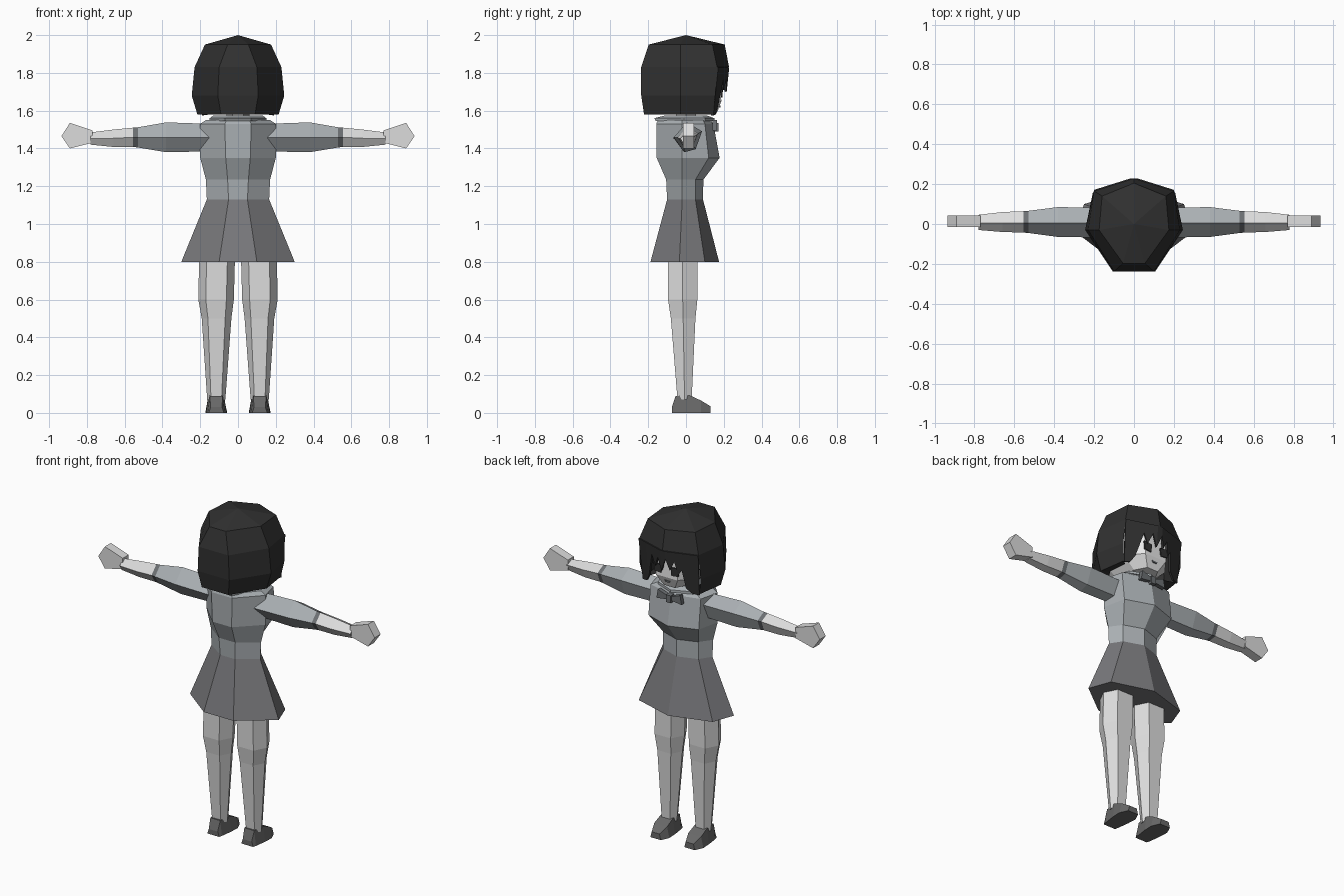
import bpy, bmesh, math

if "Cube" in bpy.data.objects:
    bpy.data.objects.remove(bpy.data.objects["Cube"])


def mat(name, c):
    m = bpy.data.materials.new(name)
    m.diffuse_color = (c[0], c[1], c[2], 1)
    m.use_nodes = True
    m.node_tree.nodes["Principled BSDF"].inputs["Base Color"].default_value = m.diffuse_color
    return m


HAIR = mat("hair_black", (0.03, 0.03, 0.03))
SKIN = mat("skin_light", (0.72, 0.72, 0.72))
SHIRT = mat("shirt_grey", (0.40, 0.43, 0.45))
SKIRT = mat("skirt_grey", (0.19, 0.19, 0.20))
SHOE = mat("shoe_grey", (0.14, 0.14, 0.14))
TRIM = mat("trim_grey", (0.15, 0.16, 0.17))
FACE = mat("face_pale", (0.80, 0.80, 0.80))


def finish(name, bm, m):
    bmesh.ops.recalc_face_normals(bm, faces=bm.faces)
    me = bpy.data.meshes.new(name)
    bm.to_mesh(me)
    bm.free()
    me.materials.append(m)
    ob = bpy.data.objects.new(name, me)
    bpy.context.collection.objects.link(ob)
    return ob


def loft(name, rings, m, caps=(True, True), tip=None, skip=None):
    """Skin a list of point rings; optional apex above the first ring."""
    bm = bmesh.new()
    vs = [[bm.verts.new(p) for p in r] for r in rings]
    n = len(vs[0])
    for k in range(len(vs) - 1):
        for i in range(n):
            if skip and skip(k, i):
                continue
            j = (i + 1) % n
            bm.faces.new((vs[k][i], vs[k][j], vs[k + 1][j], vs[k + 1][i]))
    if tip:
        t = bm.verts.new(tip)
        for i in range(n):
            bm.faces.new((t, vs[0][i], vs[0][(i + 1) % n]))
    elif caps[0]:
        bm.faces.new(vs[0])
    if caps[1]:
        bm.faces.new(vs[-1])
    return finish(name, bm, m)


def hept(z, bx, by, sx, sy, fx, fy, f):
    """Seven-sided ring: flat back edge, two side corners, front point."""
    return [(-bx, by, z), (bx, by, z), (sx, sy, z), (fx, fy, z),
            (0, f, z), (-fx, fy, z), (-sx, sy, z)]


def prism(name, profile, axis, a, b, m):
    """Extrude a 2D profile along x (y,z profile) or y (x,z profile)."""
    def put(p, t):
        return (t, p[0], p[1]) if axis == "x" else (p[0], t, p[1])
    return loft(name, [[put(p, a) for p in profile], [put(p, b) for p in profile]], m)


# torso, waist and skirt
chest = [hept(1.55, .06, -.15, .17, -.02, .13, .09, .13),
         hept(1.53, .07, -.157, .20, -.02, .17, .10, .145),
         hept(1.35, .065, -.155, .20, -.02, .17, .12, .178),
         hept(1.235, .055, -.105, .17, -.02, .12, .05, .092),
         hept(1.13, .05, -.10, .165, -.02, .12, .05, .09)]
loft("torso", chest, SHIRT)
loft("skirt", [chest[-1], hept(.80, .10, -.188, .30, -.035, .25, .10, .175)], SKIRT)

# neck and collar
loft("neck", [[(.06 * math.cos(a * math.pi / 3), .06 * math.sin(a * math.pi / 3), z)
               for a in range(6)] for z in (1.50, 1.62)], SKIN)
loft("collar", [hept(1.575, .05, -.11, .13, -.01, .09, .08, .11),
                hept(1.56, .07, -.168, .15, -.01, .12, .10, .15),
                hept(1.545, .07, -.16, .15, -.01, .12, .10, .15)], SHIRT)

# bow on the chest
for s in (1, -1):
    prism("bow_wing", [(s * .005, 1.525), (s * .075, 1.55), (s * .085, 1.495), (s * .005, 1.505)],
          "y", .14, .165, TRIM)
prism("bow_knot", [(-.016, 1.535), (.016, 1.535), (.016, 1.49), (-.016, 1.49)],
      "y", .135, .172, TRIM)


# arms with pentagonal sections
def arm_ring(x, s, top, bot, front, back):
    h = top - bot
    return [(s * x, .005, top), (s * x, front, bot + .5 * h), (s * x, -.01, bot),
            (s * x, .6 * back, bot + .1 * h), (s * x, back, bot + .7 * h)]


for s in (1, -1):
    w = [(.14, 1.53, 1.385, -.068, .08), (.38, 1.538, 1.38, -.065, .085),
         (.53, 1.512, 1.405, -.045, .066), (.555, 1.51, 1.408, -.043, .064),
         (.66, 1.50, 1.408, -.04, .06), (.78, 1.485, 1.42, -.03, .046)]
    r = [arm_ring(x, s, t, b, f, k) for x, t, b, f, k in w]
    loft("sleeve", r[:3], SHIRT)
    loft("cuff", r[2:4], TRIM)
    loft("forearm", r[3:], SKIN)
    prism("hand", [(s * .77, 1.495), (s * .89, 1.535), (s * .935, 1.465),
                   (s * .89, 1.40), (s * .77, 1.43)], "y", -.015, .043, SKIN)

# legs with six-sided sections, and shoes
for s in (1, -1):
    rings = []
    for z, x0, x1, y0, y1 in ((.86, .015, .205, -.095, .06), (.60, .022, .21, -.095, .06),
                              (.50, .035, .192, -.08, .05), (.07, .067, .163, -.045, .03)):
        c, q, ym = (x0 + x1) / 2, (x1 - x0) * .29, (y0 + y1) / 2
        rings.append([(s * x, y, z) for x, y in
                      ((c - q, y0), (c + q, y0), (x1, ym), (c + q, y1), (c - q, y1), (x0, ym))])
    loft("leg", rings, SKIN)
    shoe = []
    for y, h, hw in ((-.075, .03, .04), (-.055, .09, .045), (.02, .093, .055),
                     (.08, .065, .058), (.13, .035, .035)):
        tw = hw * .75
        shoe.append([(s * .115 - hw, y, 0), (s * .115 + hw, y, 0),
                     (s * .115 + tw, y, h), (s * .115 - tw, y, h)])
    loft("shoe", shoe, SHOE)


# head with a flat face
def head_ring(z, k, f):
    h = [(.075 * k, f), (.15 * k, .09), (.165 * k, -.05), (.08 * k, -.15)]
    return [(x, y, z) for x, y in h] + [(-x, y, z) for x, y in reversed(h)]


loft("head", [head_ring(1.88, .8, .15), head_ring(1.76, 1, .182), head_ring(1.65, .98, .187),
              head_ring(1.585, .5, .16)], FACE)

# eyes and mouth as thin plates
for s in (1, -1):
    prism("eye", [(s * .03, 1.72), (s * .085, 1.725), (s * .08, 1.675), (s * .035, 1.67)],
          "y", .184, .192, HAIR)
prism("mouth", [(-.02, 1.628), (.02, 1.628), (.012, 1.618), (-.012, 1.618)], "y", .176, .182, TRIM)

# hair shell, open over the face
shell = [hept(1.95, .055, -.197, .175, -.03, .16, .14, .205),
         hept(1.83, .10, -.237, .23, -.03, .20, .165, .228),
         hept(1.68, .107, -.237, .245, -.03, .207, .155, .22),
         hept(1.58, .09, -.222, .215, -.03, .19, .14, .20),
         hept(1.60, .06, -.14, .15, -.03, .14, .09, .14)]
loft("hair", shell, HAIR, caps=(False, False), tip=(0, 0, 2.0),
     skip=lambda k, i: k >= 1 and i in (3, 4))

# jagged fringe and side locks following the front of the shell
cut = [(-1, 1.575), (-.8, 1.58), (-.62, 1.61), (-.52, 1.72), (-.42, 1.69), (-.32, 1.77),
       (-.18, 1.71), (-.08, 1.78), (.08, 1.70), (.2, 1.775), (.34, 1.71), (.46, 1.77),
       (.56, 1.70), (.68, 1.62), (.82, 1.58), (1, 1.575)]
bm = bmesh.new()
prev = None
for u, z in cut:
    y = .228 - .063 * abs(u)
    t = (1.83 - z) / .25
    pair = (bm.verts.new((.20 * u, y, 1.83)),
            bm.verts.new(((.20 - .01 * t) * u, y - .026 * t, z)))
    if prev:
        bm.faces.new((prev[0], pair[0], pair[1], prev[1]))
    prev = pair
fringe = finish("fringe", bm, HAIR)
sol = fringe.modifiers.new("thickness", "SOLIDIFY")
sol.thickness = .012
sol.offset = 0
